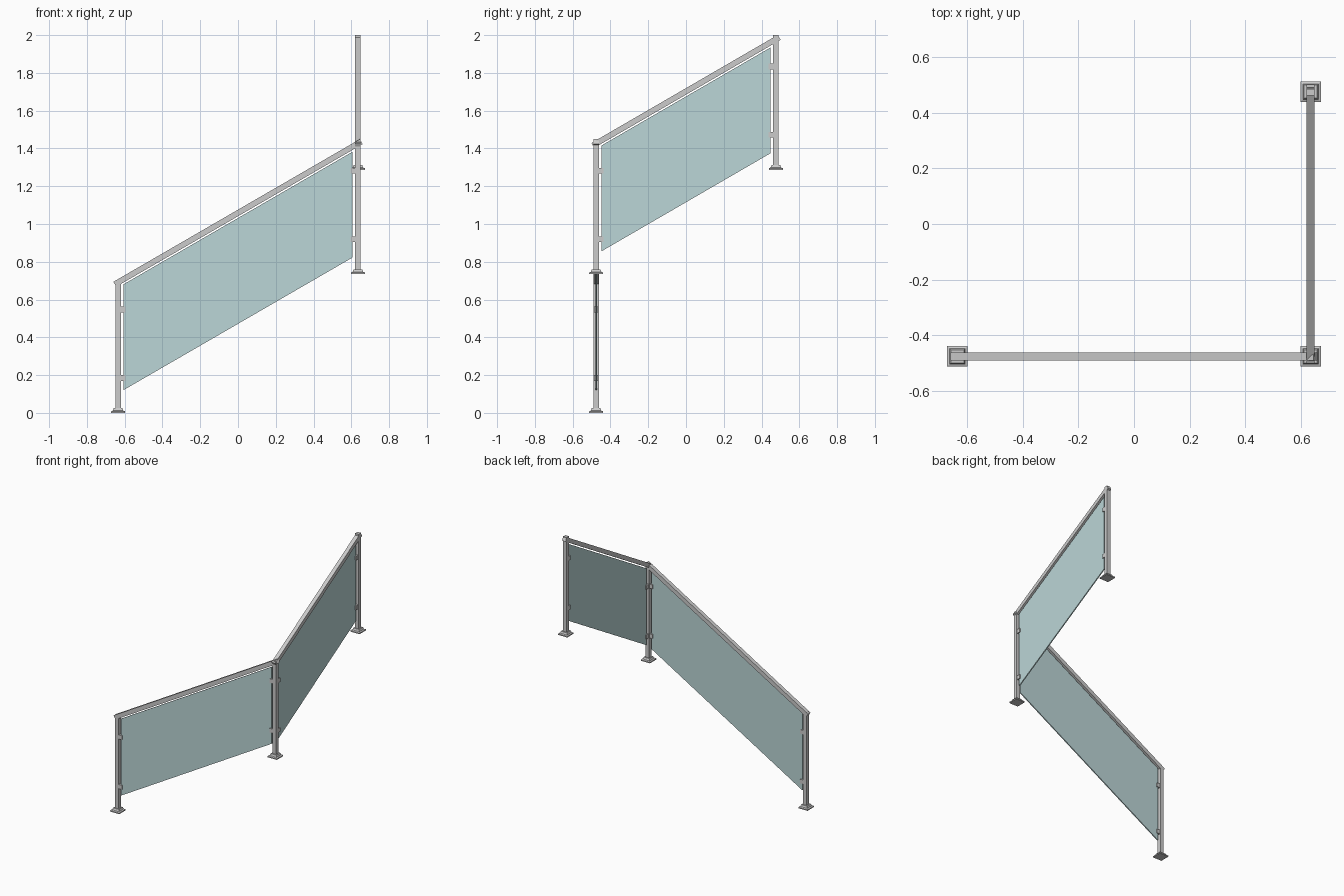
import bpy, bmesh
from mathutils import Vector, Matrix

if "Cube" in bpy.data.objects:
    bpy.data.objects.remove(bpy.data.objects["Cube"])

# post foot positions, climbing round the corner
POSTS = [Vector((-0.635, -0.476, 0)), Vector((0.635, -0.476, 0.735)), Vector((0.635, 0.476, 1.287))]
RAIL_H = 0.691
UP = Vector((0, 0, 1))

glass_mat = bpy.data.materials.new("tinted_glass")
glass_mat.diffuse_color = (0.5, 0.67, 0.68, 0.6)
glass_mat.use_nodes = True
glass_mat.node_tree.nodes["Principled BSDF"].inputs["Base Color"].default_value = glass_mat.diffuse_color


def finish(name, bm, mat=None):
    bmesh.ops.recalc_face_normals(bm, faces=bm.faces)
    me = bpy.data.meshes.new(name)
    bm.to_mesh(me)
    bm.free()
    ob = bpy.data.objects.new(name, me)
    bpy.context.collection.objects.link(ob)
    if mat:
        me.materials.append(mat)
    return ob


def box(name, centre, size, axes=None):
    """Box whose local axes are the given x, y, z directions."""
    rot = Matrix(axes).transposed().to_4x4() if axes else Matrix.Identity(4)
    bm = bmesh.new()
    bmesh.ops.create_cube(bm, size=1, matrix=Matrix.Translation(centre) @ rot @ Matrix.Diagonal((*size, 1)))
    return finish(name, bm)


def foot(name, base):
    """Floor plate with a tapered collar, lofted through square rings."""
    bm = bmesh.new()
    rings = []
    for half, z in ((0.037, 0), (0.037, 0.008), (0.028, 0.012), (0.023, 0.025)):
        rings.append([bm.verts.new(base + Vector((sx * half, sy * half, z)))
                      for sx, sy in ((-1, -1), (1, -1), (1, 1), (-1, 1))])
    for a, b in zip(rings, rings[1:]):
        for i in range(4):
            bm.faces.new((a[i], a[(i + 1) % 4], b[(i + 1) % 4], b[i]))
    bm.faces.new(rings[0])
    bm.faces.new(rings[-1])
    finish(name, bm)


# posts and feet
for i, p in enumerate(POSTS):
    top = 0.713 if i == 2 else RAIL_H + 0.01
    foot(f"post_foot_{i + 1}", p)
    box(f"post_{i + 1}", p + UP * (top + 0.01) / 2, (0.029, 0.029, top - 0.01))

# sloping bays: handrail, glass panel and clamps
for i, (a, b) in enumerate(zip(POSTS, POSTS[1:])):
    n = i + 1
    slope = (b - a).normalized()
    flat = Vector((slope.x, slope.y, 0)).normalized()
    side = UP.cross(flat)

    box(f"handrail_{n}", (a + b) / 2 + UP * RAIL_H, ((b - a).length + 0.04, 0.029, 0.03),
        (slope, side, slope.cross(side)))

    # glass parallelogram with upright ends
    inset = 0.028
    rise = slope * (inset / slope.dot(flat))
    bm = bmesh.new()
    outline = [a + rise + UP * 0.104, b - rise + UP * 0.104, b - rise + UP * 0.664, a + rise + UP * 0.664]
    face = bm.faces.new([bm.verts.new(v - side * 0.004) for v in outline])
    ext = bmesh.ops.extrude_face_region(bm, geom=[face])
    bmesh.ops.translate(bm, vec=side * 0.008,
                        verts=[v for v in ext["geom"] if isinstance(v, bmesh.types.BMVert)])
    finish(f"glass_panel_{n}", bm, glass_mat)

    # two clamps on each post
    for end, p, d in (("lower", a, 1), ("upper", b, -1)):
        for pos, z in (("bottom", 0.185), ("top", 0.547)):
            box(f"clamp_{n}_{end}_{pos}", p + flat * d * 0.027 + UP * z, (0.026, 0.022, 0.03),
                (flat, side, UP))
